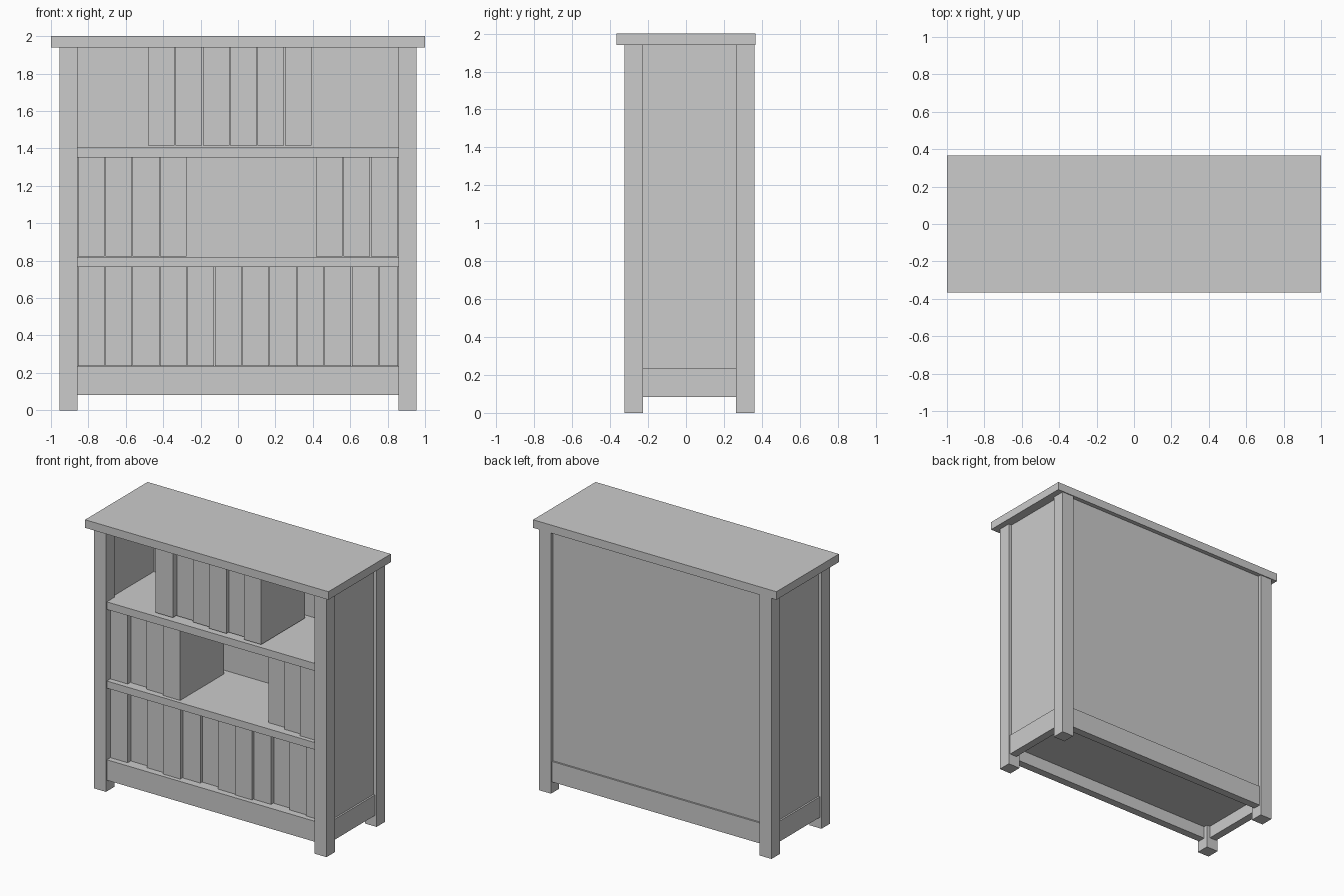
import bpy


def box(name, x0, x1, y0, y1, z0, z1):
    verts = [(x, y, z) for x in (x0, x1) for y in (y0, y1) for z in (z0, z1)]
    faces = [(0, 1, 3, 2), (4, 6, 7, 5), (0, 4, 5, 1),
             (2, 3, 7, 6), (0, 2, 6, 4), (1, 5, 7, 3)]
    mesh = bpy.data.meshes.new(name)
    mesh.from_pydata(verts, [], faces)
    obj = bpy.data.objects.new(name, mesh)
    bpy.context.collection.objects.link(obj)
    return obj


# Overhanging top board
box("top_board", -1, 1, -0.367, 0.367, 1.94, 2.0)

# Legs, side panels and side rails, on both sides
for side, s in (("left", -1), ("right", 1)):
    def side_box(name, xa, xb, *rest):
        box(side + "_" + name, min(s * xa, s * xb), max(s * xa, s * xb), *rest)
    side_box("front_leg", 0.858, 0.955, -0.325, -0.227, 0, 1.94)
    side_box("back_leg", 0.858, 0.955, 0.263, 0.36, 0, 1.94)
    side_box("panel", 0.875, 0.93, -0.227, 0.263, 0.235, 1.94)
    side_box("bottom_rail", 0.885, 0.943, -0.227, 0.263, 0.083, 0.235)

# Back panel, front and back rails
box("back_panel", -0.858, 0.858, 0.28, 0.335, 0.235, 1.94)
box("front_rail", -0.858, 0.858, -0.315, -0.257, 0.083, 0.235)
box("back_rail", -0.858, 0.858, 0.29, 0.348, 0.083, 0.235)

# Shelves: the bottom one sits inside the rails
box("bottom_shelf", -0.885, 0.885, -0.257, 0.29, 0.175, 0.235)
for name, z0, z1 in (("lower_shelf", 0.767, 0.82), ("upper_shelf", 1.352, 1.408)):
    box(name, -0.858, 0.858, -0.315, 0.28, z0, z1)
    box(name + "_infill", -0.875, 0.875, -0.227, 0.263, z0, z1)


# Rows of books, given by the front face depth of each one
def books(row, x, z0, z1, fronts):
    step = 0.1465
    for i, y in enumerate(fronts):
        left = x + i * step
        box(f"{row}_book_{i + 1}", left, min(left + 0.142, 0.856),
            y, y + 0.515, z0, z1)


books("bottom", -0.856, 0.236, 0.766,
      [-.275, -.24, -.265, -.285, -.26, -.24, -.27, -.28, -.265, -.24, -.265, -.28])
books("middle_left", -0.856, 0.821, 1.351, [-.275, -.245, -.27, -.287])
books("middle_right", 0.417, 0.821, 1.351, [-.235, -.26, -.285])
books("top", -0.481, 1.416, 1.939, [-.28, -.24, -.26, -.28, -.255, -.29])
